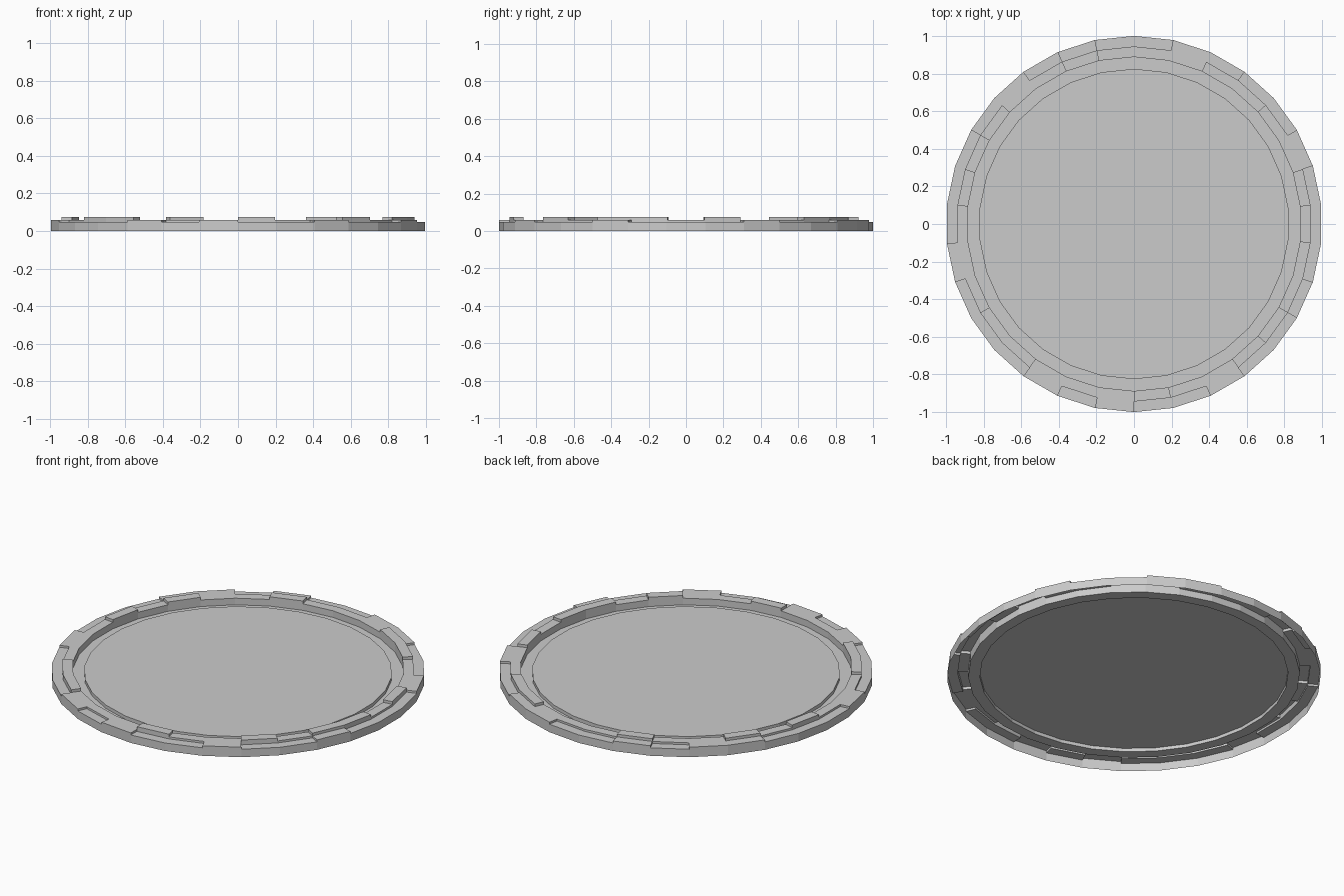
import bpy, bmesh, math
from mathutils import Vector

if "Cube" in bpy.data.objects:
    bpy.data.objects.remove(bpy.data.objects["Cube"])

SIDES = 30
R_OUT, R_MID, R_IN, R_DISC = 1.0, 0.944, 0.888, 0.825
LOW, MID, HIGH = 0.047, 0.059, 0.075
GROOVE_Z, DISC_Z = 0.02, 0.04

# sectors run clockwise from +y; raised ones on each band of the rim
OUTER_RAISED = {1, 2, 5, 9, 12, 15, 17, 21, 25, 26, 28}
INNER_RAISED = {2, 3, 6, 8, 9, 11, 14, 18, 19, 23, 25, 28}


def pt(r, k, z):
    a = math.radians(90 - k * 360 / SIDES)
    return Vector((r * math.cos(a), r * math.sin(a), z))


def face(bm, pts, facing):
    """Add a face whose normal points along 'facing'."""
    f = bm.faces.new([bm.verts.new(p) for p in pts])
    f.normal_update()
    if f.normal.dot(facing) < 0:
        f.normal_flip()


def flat(bm, r0, r1, k, z):
    face(bm, [pt(r0, k, z), pt(r1, k, z), pt(r1, k + 1, z), pt(r0, k + 1, z)],
         Vector((0, 0, 1)))


def ring_wall(bm, r, k, z_inside, z_outside):
    """Wall along the ring, facing the lower side."""
    if z_inside != z_outside:
        out = pt(1, k + 0.5, 0) * (1 if z_inside > z_outside else -1)
        face(bm, [pt(r, k, z_inside), pt(r, k + 1, z_inside),
                  pt(r, k + 1, z_outside), pt(r, k, z_outside)], out)


def end_wall(bm, r0, r1, k, z_prev, z_next):
    """Radial step between neighbouring sectors."""
    if z_prev != z_next:
        d = pt(1, k + 0.5, 0) - pt(1, k - 0.5, 0)
        face(bm, [pt(r0, k, z_prev), pt(r1, k, z_prev),
                  pt(r1, k, z_next), pt(r0, k, z_next)],
             d if z_prev > z_next else -d)


def finish(bm, name):
    bmesh.ops.remove_doubles(bm, verts=bm.verts, dist=1e-5)
    me = bpy.data.meshes.new(name)
    bm.to_mesh(me)
    bm.free()
    bpy.context.collection.objects.link(bpy.data.objects.new(name, me))


outer = [MID if k in OUTER_RAISED else LOW for k in range(SIDES)]
inner = [HIGH if k in INNER_RAISED else MID for k in range(SIDES)]

# stepped rim, open underneath
bm = bmesh.new()
for k in range(SIDES):
    ring_wall(bm, R_OUT, k, outer[k], 0)
    flat(bm, R_MID, R_OUT, k, outer[k])
    ring_wall(bm, R_MID, k, inner[k], outer[k])
    flat(bm, R_IN, R_MID, k, inner[k])
    ring_wall(bm, R_IN, k, GROOVE_Z, inner[k])
    end_wall(bm, R_MID, R_OUT, k, outer[k - 1], outer[k])
    end_wall(bm, R_IN, R_MID, k, inner[k - 1], inner[k])
finish(bm, "stepped_rim")

# centre disc with the groove around it
bm = bmesh.new()
for k in range(SIDES):
    flat(bm, R_DISC, R_IN, k, GROOVE_Z)
    ring_wall(bm, R_DISC, k, DISC_Z, GROOVE_Z)
face(bm, [pt(R_DISC, k, DISC_Z) for k in range(SIDES)], Vector((0, 0, 1)))
finish(bm, "centre_disc")
